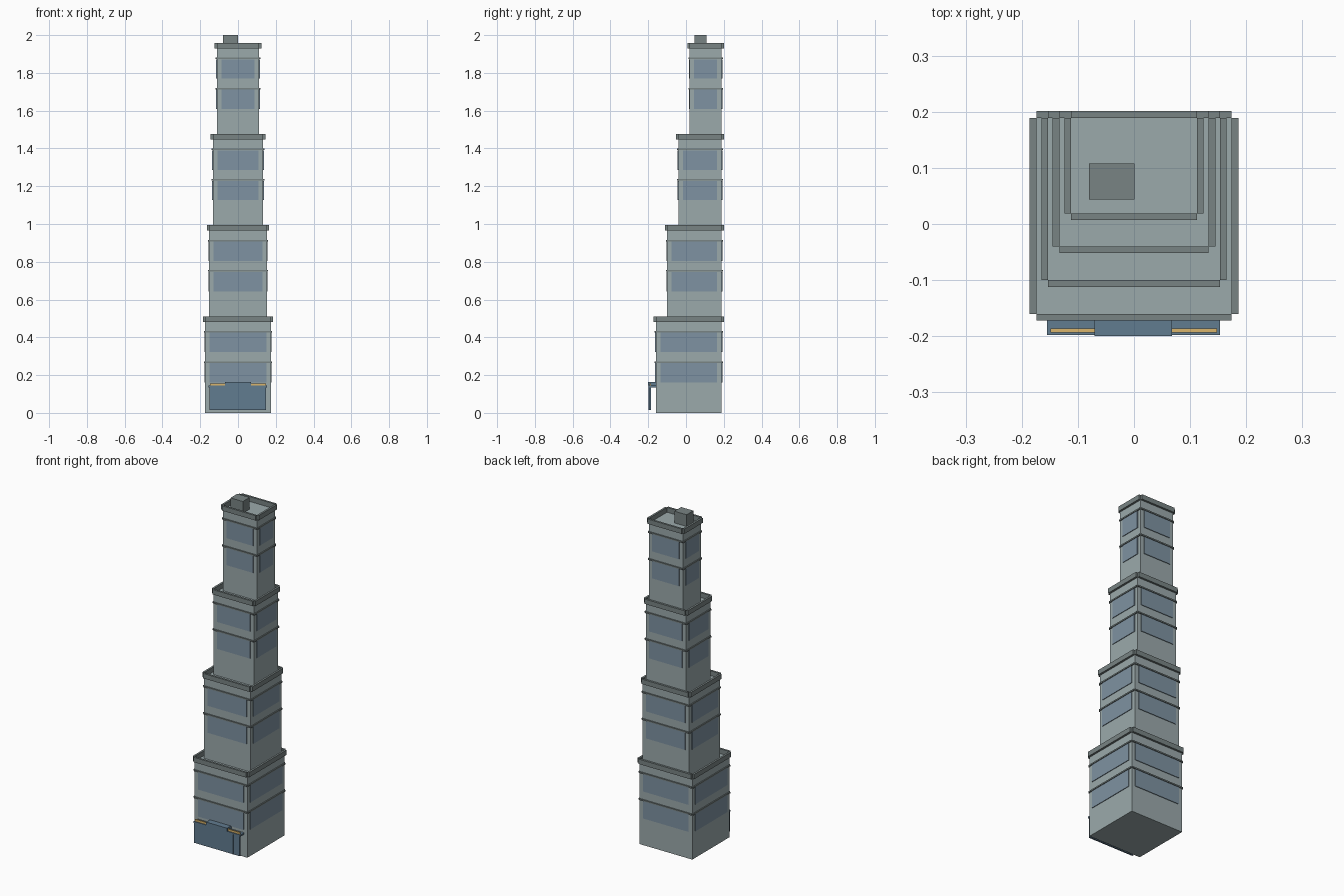
import bpy

if "Cube" in bpy.data.objects:
    bpy.data.objects.remove(bpy.data.objects["Cube"])


def mat(name, rgb):
    m = bpy.data.materials.new(name)
    m.diffuse_color = (*rgb, 1)
    m.use_nodes = True
    m.node_tree.nodes["Principled BSDF"].inputs["Base Color"].default_value = m.diffuse_color
    return m


WALL = mat("wall_grey", (0.33, 0.40, 0.41))
TRIM = mat("trim_grey", (0.19, 0.23, 0.23))
GLASS = mat("glass_blue", (0.21, 0.29, 0.36))
SHOP = mat("shop_blue", (0.12, 0.20, 0.28))
LAMP = mat("lamp_amber", (0.70, 0.46, 0.15))


def box(name, x, y, z, m):
    """Box from (min, max) ranges on each axis."""
    bpy.ops.mesh.primitive_cube_add(
        size=1, location=[(a + b) / 2 for a, b in (x, y, z)])
    o = bpy.context.object
    o.name = name
    o.scale = [b - a for a, b in (x, y, z)]
    bpy.ops.object.transform_apply(location=False, rotation=False, scale=True)
    o.data.materials.append(m)
    return o


BACK = 0.189
TIER_H = 0.4825
FLOOR_H = TIER_H / 3


def ring(name, hw, front, z, out, margin, m):
    """Four slabs lying on the outside of a tier, with open corners."""
    xr = (-hw + margin, hw - margin)
    yr = (front + margin, BACK - margin)
    box(name + "_front", xr, (front - out, front), z, m)
    box(name + "_back", xr, (BACK, BACK + out), z, m)
    box(name + "_right", (hw, hw + out), yr, z, m)
    box(name + "_left", (-hw - out, -hw), yr, z, m)


# Stepped tiers: half width, front y
for i, (hw, front) in enumerate([(0.174, -0.16), (0.153, -0.10),
                                 (0.133, -0.04), (0.112, 0.019)]):
    z0 = i * TIER_H
    top = z0 + TIER_H
    box(f"tier_{i}", (-hw, hw), (front, BACK), (z0, top), WALL)
    ring(f"parapet_{i}", hw, front, (top, top + 0.029), 0.012, 0, TRIM)
    # Window bands with a ledge over each
    for k in (1, 2):
        z = z0 + k * FLOOR_H
        ring(f"window_{i}_{k}", hw, front, (z, z + 0.103), 0.004, 0.024, GLASS)
        ring(f"ledge_{i}_{k}", hw, front, (z + 0.104, z + 0.112), 0.007, 0, TRIM)

# Roof housing
box("roof_housing", (-0.08, 0.001), (0.044, 0.108), (4 * TIER_H, 2.0), TRIM)

# Shop front standing ahead of the wall, with canopy, sign and lamps
box("shop_panel", (-0.152, 0.148), (-0.196, -0.186), (0.016, 0.134), SHOP)
box("door_post", (0.100, 0.106), (-0.198, -0.196), (0.016, 0.134), SHOP)
box("canopy", (-0.155, 0.153), (-0.198, -0.16), (0.134, 0.144), SHOP)
box("sign_block", (-0.07, 0.068), (-0.2, -0.16), (0.144, 0.163), SHOP)
for side, x in (("left", (-0.149, -0.07)), ("right", (0.068, 0.148))):
    box(f"lamp_strip_{side}", x, (-0.193, -0.186), (0.144, 0.156), LAMP)
